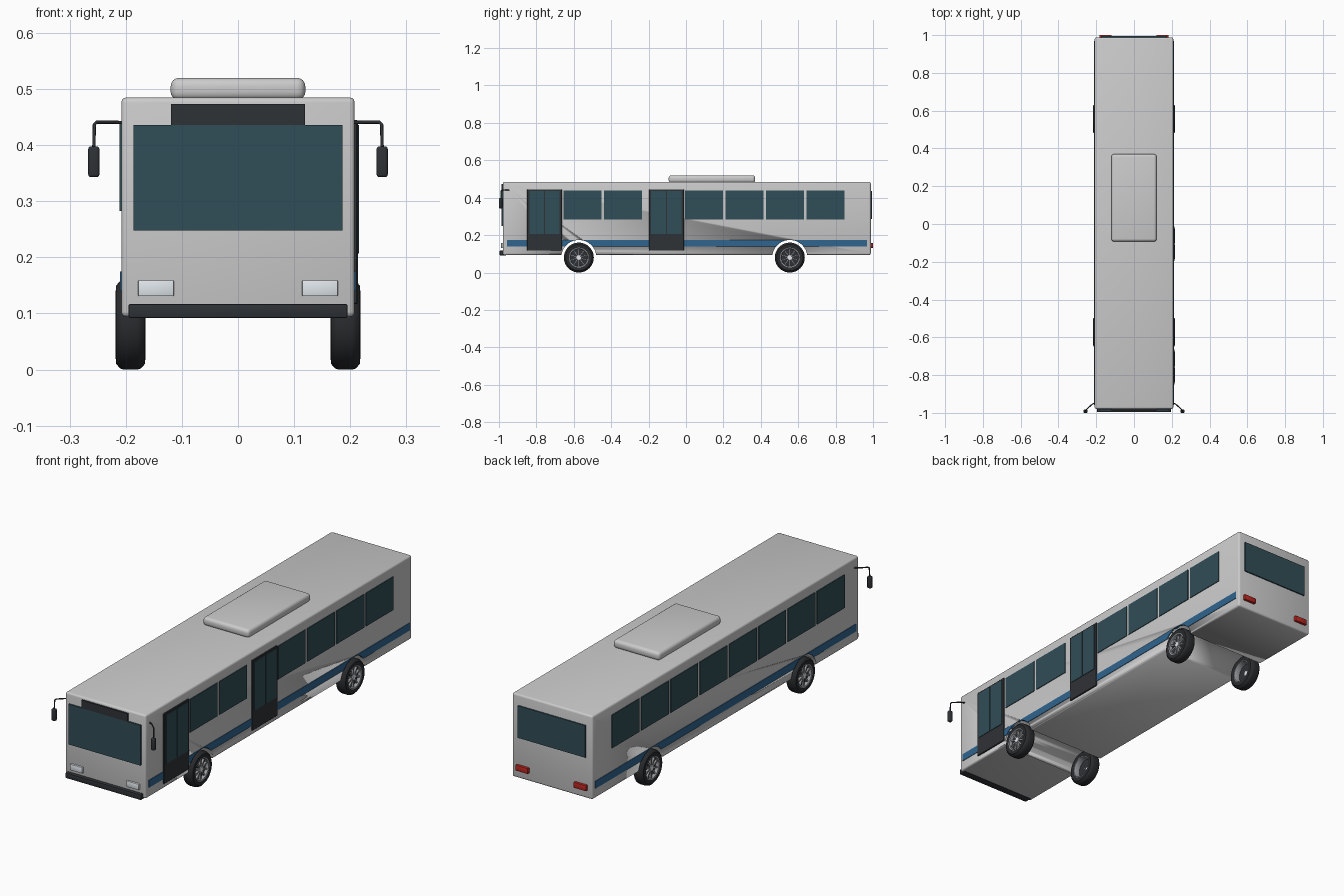
import bpy, bmesh, math
from mathutils import Matrix, Vector

if "Cube" in bpy.data.objects:
    bpy.data.objects.remove(bpy.data.objects["Cube"])


def material(name, r, g, b):
    m = bpy.data.materials.new(name)
    m.diffuse_color = (r, g, b, 1)
    m.use_nodes = True
    m.node_tree.nodes["Principled BSDF"].inputs["Base Color"].default_value = m.diffuse_color
    return m


GLASS = material("glass", 0.03, 0.075, 0.095)
DARK = material("dark_trim", 0.028, 0.032, 0.037)
RUBBER = material("rubber", 0.022, 0.024, 0.027)
BLUE = material("blue_stripe", 0.03, 0.13, 0.27)
RED = material("red_lamp", 0.5, 0.02, 0.015)
LAMP = material("clear_lamp", 0.75, 0.8, 0.84)
METAL = material("rim_metal", 0.33, 0.34, 0.36)


def finish(name, bm, mat=None, smooth=True):
    bmesh.ops.recalc_face_normals(bm, faces=bm.faces)
    me = bpy.data.meshes.new(name)
    bm.to_mesh(me)
    bm.free()
    ob = bpy.data.objects.new(name, me)
    bpy.context.collection.objects.link(ob)
    if mat:
        me.materials.append(mat)
    if smooth:
        bpy.ops.object.select_all(action='DESELECT')
        ob.select_set(True)
        bpy.context.view_layer.objects.active = ob
        bpy.ops.object.shade_smooth_by_angle(angle=math.radians(35))
    return ob


def box(name, x, y, z, mat=None, bevel=0.0, seg=2):
    """Box from (min, max) ranges, with optional rounded edges."""
    bm = bmesh.new()
    size = Vector((x[1] - x[0], y[1] - y[0], z[1] - z[0]))
    mid = Vector((x[0] + x[1], y[0] + y[1], z[0] + z[1])) / 2
    bmesh.ops.create_cube(bm, size=1, matrix=Matrix.Translation(mid) @ Matrix.Diagonal(size).to_4x4())
    if bevel:
        bmesh.ops.bevel(bm, geom=bm.edges[:], offset=bevel, segments=seg, profile=0.5, affect='EDGES')
    return finish(name, bm, mat, bool(bevel))


def side_box(name, s, x, *args):
    return box(name, (x[0], x[1]) if s > 0 else (-x[1], -x[0]), *args)


def lathe(name, profile, s, y, z, mat, n=48):
    """Closed (x, radius) profile turned round a sideways axle."""
    bm = bmesh.new()
    rings = []
    for i in range(n):
        a = 2 * math.pi * i / n
        rings.append([bm.verts.new((s * px, y + r * math.cos(a), z + r * math.sin(a))) for px, r in profile])
    k = len(profile)
    for i in range(n):
        p, q = rings[i], rings[(i + 1) % n]
        for j in range(k):
            bm.faces.new((p[j], p[(j + 1) % k], q[(j + 1) % k], q[j]))
    return finish(name, bm, mat)


def cylinder(name, x, r, y, z, mat=None, n=48):
    bm = bmesh.new()
    m = Matrix.Translation(((x[0] + x[1]) / 2, y, z)) @ Matrix.Rotation(math.pi / 2, 4, 'Y')
    bmesh.ops.create_cone(bm, cap_ends=True, segments=n, radius1=r, radius2=r, depth=abs(x[1] - x[0]), matrix=m)
    return finish(name, bm, mat)


AXLES = {"front": -0.573, "rear": 0.555}
AXLE_Z = 0.08

# Body shell, side stripes and the wheel tunnels cut through them
body = box("body", (-0.208, 0.208), (-0.979, 0.988), (0.094, 0.485), None, 0.009, 3)
cut_parts = [body]
for s, side in ((1, "right"), (-1, "left")):
    cut_parts.append(side_box(side + "_stripe", s, (0.2, 0.2105), (-0.957, 0.968), (0.14, 0.175), BLUE))
for axle, y in AXLES.items():
    cutter = cylinder(axle + "_arch_cutter", (-0.3, 0.3), 0.094, y, AXLE_Z, None, 64)
    cutter.hide_render = True
    cutter.display_type = 'WIRE'
    for part in cut_parts:
        mod = part.modifiers.new(axle + "_arch", 'BOOLEAN')
        mod.operation = 'DIFFERENCE'
        mod.solver = 'EXACT'
        mod.object = cutter

# Roof unit
box("roof_unit", (-0.12, 0.12), (-0.093, 0.37), (0.48, 0.52), None, 0.015, 4)

# Side windows: eight on the left, two bays on the right taken by doors
for i in range(8):
    yc = 0.746 - 0.2165 * i
    for s, side in ((1, "right"), (-1, "left")):
        if s < 0 or i not in (4, 7):
            side_box(f"{side}_window_{i + 1}", s, (0.2, 0.2115), (yc - 0.101, yc + 0.101), (0.283, 0.438), GLASS)

# Doors with two glass leaves
for name, yc in (("front_door", -0.757), ("middle_door", -0.105)):
    box(name, (0.2, 0.2135), (yc - 0.093, yc + 0.093), (0.117, 0.445), DARK, 0.002, 1)
    for j, d in enumerate((-0.042, 0.042)):
        box(f"{name}_glass_{j + 1}", (0.205, 0.216), (yc + d - 0.039, yc + d + 0.039), (0.207, 0.436), GLASS)

# Front and rear face details
box("windscreen", (-0.186, 0.186), (-0.986, -0.97), (0.248, 0.436), GLASS)
box("destination_panel", (-0.119, 0.119), (-0.987, -0.97), (0.436, 0.473), DARK)
box("front_bumper", (-0.195, 0.195), (-0.996, -0.96), (0.092, 0.117), DARK, 0.003)
box("rear_window", (-0.175, 0.175), (0.98, 0.994), (0.285, 0.435), GLASS)
for s, side in ((1, "right"), (-1, "left")):
    side_box(side + "_headlight", s, (0.114, 0.178), (-0.988, -0.97), (0.131, 0.159), LAMP, 0.002)
    side_box(side + "_tail_light", s, (0.118, 0.182), (0.98, 1.0), (0.132, 0.158), RED, 0.002)

    # Mirror arm and head
    cu = bpy.data.curves.new(side + "_mirror_arm", 'CURVE')
    cu.dimensions = '3D'
    cu.bevel_depth = 0.003
    cu.bevel_resolution = 2
    cu.use_fill_caps = True
    path = ((0.2, -0.943, 0.44), (0.225, -0.957, 0.441), (0.252, -0.983, 0.441),
            (0.256, -0.988, 0.437), (0.257, -0.99, 0.39))
    sp = cu.splines.new('POLY')
    sp.points.add(len(path) - 1)
    for p, c in zip(sp.points, path):
        p.co = (s * c[0], c[1], c[2], 1)
    cu.materials.append(DARK)
    bpy.context.collection.objects.link(bpy.data.objects.new(side + "_mirror_arm", cu))
    side_box(side + "_mirror_head", s, (0.247, 0.267), (-1.0, -0.982), (0.343, 0.398), DARK, 0.005, 3)

# Wheels: tyre, rim barrel, backing disc, spokes and hub
TYRE = ((0.168, 0.052), (0.165, 0.060), (0.166, 0.070), (0.173, 0.078), (0.179, 0.08), (0.204, 0.08),
        (0.210, 0.078), (0.217, 0.070), (0.218, 0.060), (0.215, 0.052))
RIM = ((0.168, 0.053), (0.168, 0.049), (0.175, 0.046), (0.208, 0.046), (0.215, 0.048), (0.216, 0.053))
for axle, y in AXLES.items():
    for s, side in ((1, "right"), (-1, "left")):
        name = f"{axle}_{side}"
        lathe(name + "_tyre", TYRE, s, y, AXLE_Z, RUBBER)
        lathe(name + "_rim", RIM, s, y, AXLE_Z, METAL)
        cylinder(name + "_rim_disc", (s * 0.196, s * 0.2), 0.047, y, AXLE_Z, DARK)
        cylinder(name + "_hub", (s * 0.196, s * 0.213), 0.012, y, AXLE_Z, LAMP, 24)
        bm = bmesh.new()
        for i in range(10):
            m = (Matrix.Translation((s * 0.205, y, AXLE_Z)) @ Matrix.Rotation(i * math.pi / 5, 4, 'X')
                 @ Matrix.Translation((0, 0, 0.028)) @ Matrix.Diagonal((0.01, 0.007, 0.04, 1)))
            bmesh.ops.create_cube(bm, size=1, matrix=m)
        finish(name + "_spokes", bm, METAL, False)
